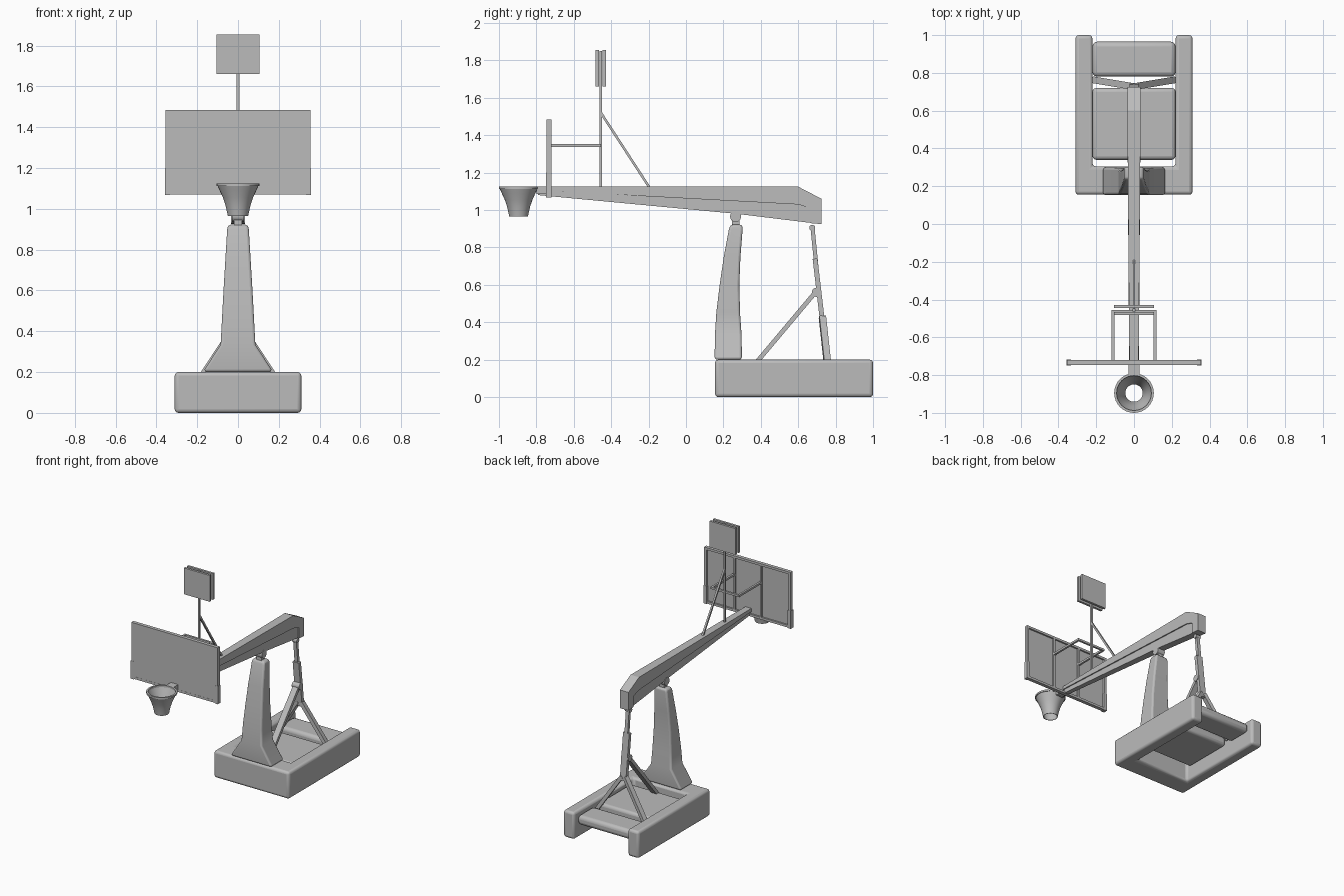
import bpy
import bmesh
import math
from mathutils import Vector, Matrix

old = bpy.data.objects.get("Cube")
if old:
    bpy.data.objects.remove(old, do_unlink=True)

grey = bpy.data.materials.new("plain_grey")
grey.use_nodes = True
GREY = (0.5, 0.5, 0.5, 1)
grey.diffuse_color = GREY
grey.node_tree.nodes["Principled BSDF"].inputs["Base Color"].default_value = GREY


def finish(name, bm, bevel=0, smooth=False):
    bmesh.ops.recalc_face_normals(bm, faces=bm.faces)
    mesh = bpy.data.meshes.new(name)
    bm.to_mesh(mesh)
    bm.free()
    mesh.materials.append(grey)
    ob = bpy.data.objects.new(name, mesh)
    bpy.context.collection.objects.link(ob)
    if bevel:
        mod = ob.modifiers.new("round", 'BEVEL')
        mod.width, mod.segments = bevel, 3
        mod.limit_method, mod.angle_limit = 'ANGLE', math.radians(35)
    if smooth or bevel:
        bpy.ops.object.select_all(action='DESELECT')
        ob.select_set(True)
        bpy.context.view_layer.objects.active = ob
        bpy.ops.object.shade_smooth_by_angle(angle=math.radians(35))
    return ob


def box(name, x, y, z, bevel=0):
    """Box from (low, high) ranges."""
    bm = bmesh.new()
    size = [b - a for a, b in (x, y, z)]
    mid = [(a + b) / 2 for a, b in (x, y, z)]
    bmesh.ops.create_cube(bm, size=1, matrix=Matrix.Translation(mid) @ Matrix.Diagonal((*size, 1)))
    return finish(name, bm, bevel)


def bar(name, a, b, w, d):
    """Rectangular bar from a to b, w wide and d deep."""
    a, b = Vector(a), Vector(b)
    bm = bmesh.new()
    rot = (b - a).to_track_quat('Z', 'Y').to_matrix().to_4x4()
    bmesh.ops.create_cube(bm, size=1, matrix=Matrix.Translation((a + b) / 2) @ rot
                          @ Matrix.Diagonal((w, d, (b - a).length, 1)))
    return finish(name, bm)


def side_profile(name, points, half):
    """Extrude a (y, z) outline across x; half gives the half width at y."""
    bm = bmesh.new()
    sides = [[bm.verts.new((s * half(y), y, z)) for y, z in points] for s in (-1, 1)]
    for ring in sides:
        bm.faces.new(ring)
    n = len(points)
    for i in range(n):
        j = (i + 1) % n
        bm.faces.new((sides[0][i], sides[0][j], sides[1][j], sides[1][i]))
    return finish(name, bm)


def lathe(name, points, centre, axis='Z', closed=False):
    """Spin (radius, height) points round an axis."""
    bm = bmesh.new()
    vs = [bm.verts.new((r, 0, h)) for r, h in points]
    edges = [bm.edges.new(p) for p in zip(vs, vs[1:])]
    if closed:
        edges.append(bm.edges.new((vs[-1], vs[0])))
    bmesh.ops.spin(bm, geom=vs + edges, cent=(0, 0, 0), axis=(0, 0, 1),
                   angle=math.tau, steps=32)
    bmesh.ops.remove_doubles(bm, verts=bm.verts, dist=1e-4)
    if axis == 'X':
        bm.transform(Matrix.Rotation(math.pi / 2, 4, 'Y'))
    bm.transform(Matrix.Translation(centre))
    return finish(name, bm, smooth=True)


# Base: padded U frame, open at the back
bm = bmesh.new()
outline = [(-.31, .155), (.31, .155), (.31, 1), (.22, 1), (.22, .305),
           (-.22, .305), (-.22, 1), (-.31, 1)]
floor = bm.faces.new([bm.verts.new((x, y, 0)) for x, y in outline])
top = bmesh.ops.extrude_face_region(bm, geom=[floor])
bmesh.ops.translate(bm, vec=(0, 0, .2),
                    verts=[v for v in top["geom"] if isinstance(v, bmesh.types.BMVert)])
finish("base_frame", bm, .018)

# Ballast slabs between the rails
box("front_ballast", (-.22, .22), (.34, .72), (.10, .17), .02)
box("rear_ballast", (-.22, .22), (.78, .965), (.10, .17), .025)

# Padded pillar: sections of z, front y, back y, half width
sections = [(.2, .155, .297, .165), (.215, .153, .299, .163), (.335, .155, .297, .085),
            (.45, .162, .289, .079), (.6, .18, .285, .071), (.75, .202, .291, .062),
            (.9, .23, .303, .053), (.922, .24, .3, .047)]
bm = bmesh.new()
rings = [[bm.verts.new(p) for p in ((-w, f, z), (w, f, z), (w, b, z), (-w, b, z))]
         for z, f, b, w in sections]
for lo, hi in zip(rings, rings[1:]):
    for i in range(4):
        j = (i + 1) % 4
        bm.faces.new((lo[i], lo[j], hi[j], hi[i]))
bm.faces.new(rings[0])
bm.faces.new(rings[-1])
finish("pillar", bm, .012)

# Pivots that carry the beam
lathe("pillar_pivot", [(0, -.03), (.029, -.03), (.029, .03), (0, .03)], (0, .265, .965), 'X')
box("pillar_pivot_neck", (-.02, .02), (.245, .285), (.915, .96))
lathe("rear_pivot", [(0, -.02), (.016, -.02), (.016, .02), (0, .02)], (0, .675, .905), 'X')

# Beam: wide upper girder with a narrower web below


def beam_half(y):
    return .024 + .011 * min(1, max(0, (y + .79) / .5))


side_profile("beam_girder", [(-.79, 1.125), (.6, 1.125), (.725, 1.06), (.725, .925),
                             (.665, .93), (.665, 1.01), (.6, 1.03), (-.7, 1.1), (-.79, 1.1)],
             beam_half)
side_profile("beam_web", [(-.79, 1.105), (-.7, 1.105), (.6, 1.04), (.68, 1.02), (.68, .93),
                          (.27, .98), (-.79, 1.08)], lambda y: beam_half(y) - .008)

# Rear strut with splayed legs and forward brace
bar("rear_strut_top", (0, .677, .9), (0, .697, .7), .026, .022)
bar("rear_strut", (0, .69, .74), (0, .73, .4), .05, .026)
for side, s in (("left", 1), ("right", -1)):
    bar("rear_leg_" + side, (s * .012, .729, .43), (s * .21, .762, .13), .036, .026)
lathe("brace_joint", [(0, -.03), (.024, -.03), (.024, .03), (0, .03)], (0, .697, .56), 'X')
bar("forward_brace", (0, .7, .57), (0, .33, .13), .045, .024)

# Backboard with frame and rear ribs
box("backboard", (-.35, .35), (-.745, -.732), (1.075, 1.475))
for side, s in (("left", 1), ("right", -1)):
    lo, hi = sorted((s * .337, s * .355))
    box("board_edge_" + side, (lo, hi), (-.746, -.72), (1.07, 1.485))
    lo, hi = sorted((s * .103, s * .118))
    box("board_rib_" + side, (lo, hi), (-.734, -.72), (1.075, 1.475))
    box("board_arm_" + side, (lo, hi), (-.73, -.455), (1.338, 1.353))
    lo, hi = sorted((s * .333, s * .358))
    box("corner_pad_" + side, (lo, hi), (-.748, -.718), (1.067, 1.2))
for name, z in (("lower", 1.07), ("upper", 1.468)):
    box("board_edge_" + name, (-.355, .355), (-.746, -.72), (z, z + .017))
box("arm_crossbar", (-.118, .118), (-.47, -.455), (1.338, 1.353))

# Mast, its brace and the two-sided timer panel
box("mast", (-.007, .007), (-.462, -.448), (1.12, 1.85))
bar("mast_brace", (0, -.455, 1.52), (0, -.195, 1.12), .013, .013)
for name, y in (("front", -.483), ("back", -.446)):
    box("timer_" + name, (-.106, .106), (y, y + .017), (1.66, 1.855))

# Hoop: rim, open net and bracket
lathe("net", [(.104, 1.122), (.09, 1.09), (.074, 1.055), (.062, 1.02), (.054, .985), (.05, .965),
              (.046, .965), (.05, .985), (.058, 1.02), (.07, 1.055), (.086, 1.09), (.098, 1.122)],
      (0, -.895, 0), closed=True)
lathe("rim", [(.105, 1.112), (.105, 1.125), (.092, 1.125), (.092, 1.112)],
      (0, -.895, 0), closed=True)
box("hoop_bracket", (-.03, .03), (-.8, -.74), (1.085, 1.125))
